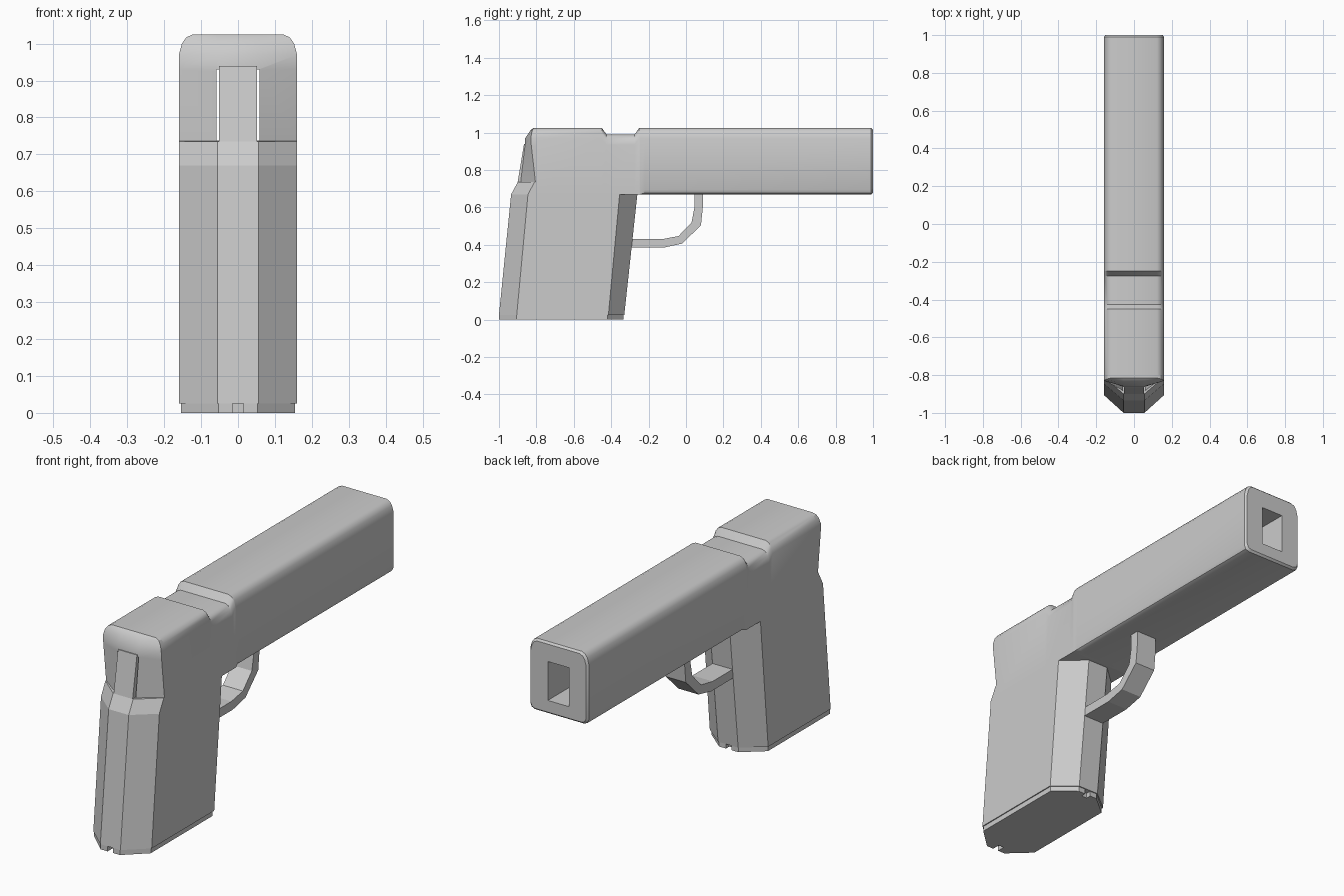
import bpy, bmesh

if "Cube" in bpy.data.objects:
    bpy.data.objects.remove(bpy.data.objects["Cube"])

gray = bpy.data.materials.new("light_gray")
gray.diffuse_color = (0.6, 0.6, 0.6, 1)
gray.use_nodes = True
gray.node_tree.nodes["Principled BSDF"].inputs["Base Color"].default_value = gray.diffuse_color


def make(name, rings):
    """Closed solid lofted through rings with equal point counts."""
    bm = bmesh.new()
    vs = [[bm.verts.new(p) for p in r] for r in rings]
    n = len(vs[0])
    for a, b in zip(vs, vs[1:]):
        for i in range(n):
            j = (i + 1) % n
            bm.faces.new((a[i], a[j], b[j], b[i]))
    bm.faces.new(vs[0][::-1])
    bm.faces.new(vs[-1])
    bmesh.ops.remove_doubles(bm, verts=bm.verts, dist=1e-5)
    bmesh.ops.recalc_face_normals(bm, faces=bm.faces)
    me = bpy.data.meshes.new(name)
    bm.to_mesh(me)
    bm.free()
    ob = bpy.data.objects.new(name, me)
    bpy.context.collection.objects.link(ob)
    me.materials.append(gray)
    return ob


def cut(ob, cutter):
    m = ob.modifiers.new("cut", "BOOLEAN")
    m.operation, m.solver, m.object = "DIFFERENCE", "EXACT", cutter


def smooth(ob, angle):
    bpy.ops.object.select_all(action="DESELECT")
    ob.select_set(True)
    bpy.context.view_layer.objects.active = ob
    bpy.ops.object.shade_smooth_by_angle(angle=angle)


def box(name, x, y0, y1, z0, z1):
    return make(name, [[(-x, y, z0), (x, y, z0), (x, y, z1), (-x, y, z1)] for y in (y0, y1)])


# Slide: rounded section, sight notch in the top, lower bevel ahead of the grip
ROUND = [(0.16, 0.97), (0.152, 1.0), (0.14, 1.017), (0.122, 1.025)]


def slide_ring(y, drop=0.0, low=0.0, shrink=0.0):
    half = [(0.16 - low, 0.67), (0.16 - low * 0.3, 0.67 + low * 0.3), (0.16, 0.67 + low)]
    half += [(x, z - drop) for x, z in ROUND]
    pts = half + [(-x, z) for x, z in reversed(half)]
    k = 1 - shrink / 0.16
    return [(x * k, y, 0.8475 + (z - 0.8475) * k) for x, z in pts]


slide = make("slide", [
    slide_ring(-0.80), slide_ring(-0.45), slide_ring(-0.425, 0.035),
    slide_ring(-0.275, 0.035), slide_ring(-0.25), slide_ring(-0.245),
    slide_ring(-0.22, 0, 0.025), slide_ring(0.99, 0, 0.025),
    slide_ring(1.0, 0, 0.025, 0.008)])


# Grip sections are chamfered outlines at a given height
def grip_ring(z, back, side_back, side_front, front, hw=0.16, c=0.055):
    return [(c, back, z), (hw, side_back, z), (hw, side_front, z), (c, front, z),
            (-c, front, z), (-hw, side_front, z), (-hw, side_back, z), (-c, back, z)]


make("grip", [grip_ring(0.025, -1.0, -0.905, -0.415, -0.33),
              grip_ring(0.67, -0.935, -0.845, -0.355, -0.26)])

# Rear of the frame with a ledge and recessed side panels
F = -0.80
frame_rear = make("frame_rear", [
    grip_ring(0.67, -0.935, -0.845, F, F),
    grip_ring(0.735, -0.90, -0.81, F, F),
    grip_ring(0.736, -0.885, -0.805, F, F),
    grip_ring(0.93, -0.862, -0.827, F, F),
    grip_ring(0.97, -0.86, -0.83, F, F),
    grip_ring(1.0, -0.84, -0.825, F, F, 0.152),
    grip_ring(1.017, -0.828, -0.82, F, F, 0.14),
    grip_ring(1.025, -0.815, -0.815, F, F, 0.122)])

# Bore runs the full length, leaving thin slits beside the back strap
bore = box("bore_cutter", 0.058, -1.1, 1.1, 0.737, 0.93)
bore.hide_render = True
bore.hide_set(True)
cut(slide, bore)
cut(frame_rear, bore)

# Back strap between the side panels
make("back_strap", [[(x, -0.90, 0.735), (x, -0.866, 0.94), (x, -0.82, 0.94), (x, -0.82, 0.735)]
                    for x in (-0.052, 0.052)])

# Base plate with a small notch at each end
right = [(0.015, -0.96), (0.015, -1.0), (0.053, -1.0), (0.155, -0.905),
         (0.155, -0.42), (0.053, -0.335), (0.015, -0.335), (0.015, -0.36)]
plate = right + [(-x, y) for x, y in reversed(right)]
make("base_plate", [[(x, y, z) for x, y in plate] for z in (0.0, 0.025)])

# Trigger guard: a bent strap
outer = [(-0.31, 0.385), (-0.12, 0.385), (-0.02, 0.407), (0.08, 0.505), (0.09, 0.6), (0.09, 0.68)]
inner = [(-0.31, 0.43), (-0.13, 0.43), (-0.04, 0.447), (0.03, 0.52), (0.045, 0.6), (0.045, 0.68)]
make("trigger_guard", [[(-0.055, a, b), (0.055, a, b), (0.055, c, d), (-0.055, c, d)]
                       for (a, b), (c, d) in zip(outer, inner)])

smooth(slide, 0.6)
smooth(frame_rear, 0.5)
